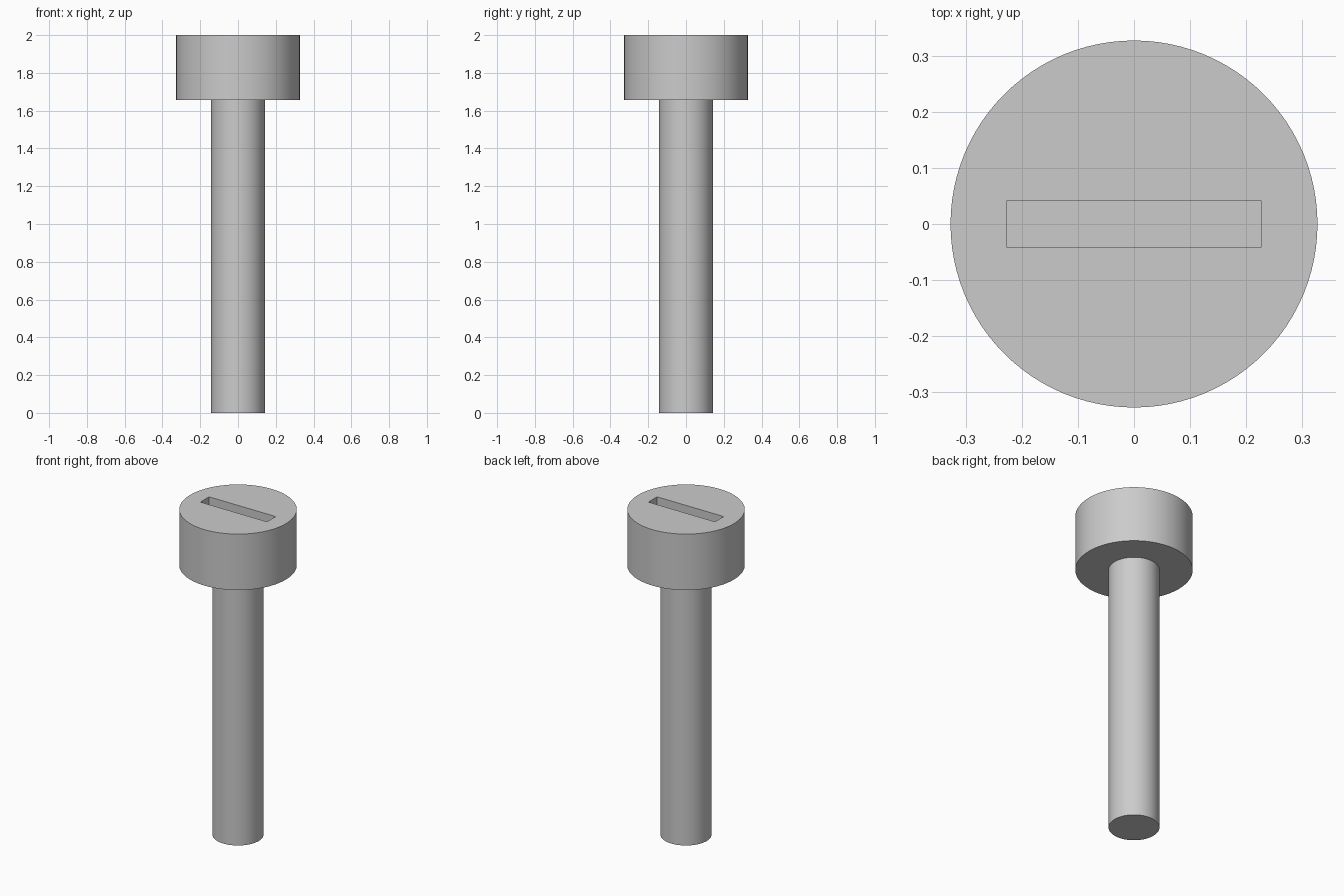
import bpy
import bmesh
import math

cube = bpy.data.objects.get("Cube")
if cube:
    bpy.data.objects.remove(cube, do_unlink=True)

SHAFT_RADIUS, HEAD_RADIUS = 0.142, 0.327
HEAD_BOTTOM, TOP = 1.656, 2.0
SLOT_LENGTH, SLOT_WIDTH, SLOT_DEPTH = 0.453, 0.084, 0.17

# Plain grey metal
grey = bpy.data.materials.new("grey_metal")
grey.use_nodes = True
grey.diffuse_color = (0.6, 0.6, 0.6, 1)
grey.node_tree.nodes["Principled BSDF"].inputs["Base Color"].default_value = (0.6, 0.6, 0.6, 1)


def add_object(name, bm):
    bmesh.ops.recalc_face_normals(bm, faces=bm.faces)
    mesh = bpy.data.meshes.new(name)
    bm.to_mesh(mesh)
    bm.free()
    mesh.materials.append(grey)
    obj = bpy.data.objects.new(name, mesh)
    bpy.context.collection.objects.link(obj)
    return obj


def lathe(name, profile, sides=96):
    """Stack rings of (radius, z) into a solid with capped ends."""
    bm = bmesh.new()
    angles = [2 * math.pi * i / sides for i in range(sides)]
    rings = [[bm.verts.new((r * math.cos(a), r * math.sin(a), z)) for a in angles]
             for r, z in profile]
    for low, high in zip(rings, rings[1:]):
        for i in range(sides):
            j = (i + 1) % sides
            bm.faces.new((low[i], low[j], high[j], high[i]))
    bm.faces.new(rings[0][::-1])
    bm.faces.new(rings[-1])
    return add_object(name, bm)


# Shaft and head in one turned body
screw = lathe("screw_body", [(SHAFT_RADIUS, 0), (SHAFT_RADIUS, HEAD_BOTTOM),
                             (HEAD_RADIUS, HEAD_BOTTOM), (HEAD_RADIUS, TOP)])

# Driver slot sunk into the top of the head
bm = bmesh.new()
bmesh.ops.create_cube(bm, size=1)
bmesh.ops.scale(bm, vec=(SLOT_LENGTH, SLOT_WIDTH, 2 * SLOT_DEPTH), verts=bm.verts)
bmesh.ops.translate(bm, vec=(0, 0, TOP), verts=bm.verts)
cutter = add_object("slot_cutter", bm)
cutter.hide_render = True

cut = screw.modifiers.new("slot", 'BOOLEAN')
cut.operation = 'DIFFERENCE'
cut.solver = 'EXACT'
cut.object = cutter

bpy.ops.object.select_all(action='DESELECT')
screw.select_set(True)
bpy.context.view_layer.objects.active = screw
bpy.ops.object.modifier_apply(modifier=cut.name)
bpy.data.objects.remove(cutter, do_unlink=True)

# Smooth round sides with crisp rims
bpy.ops.object.shade_smooth_by_angle(angle=math.radians(30))
